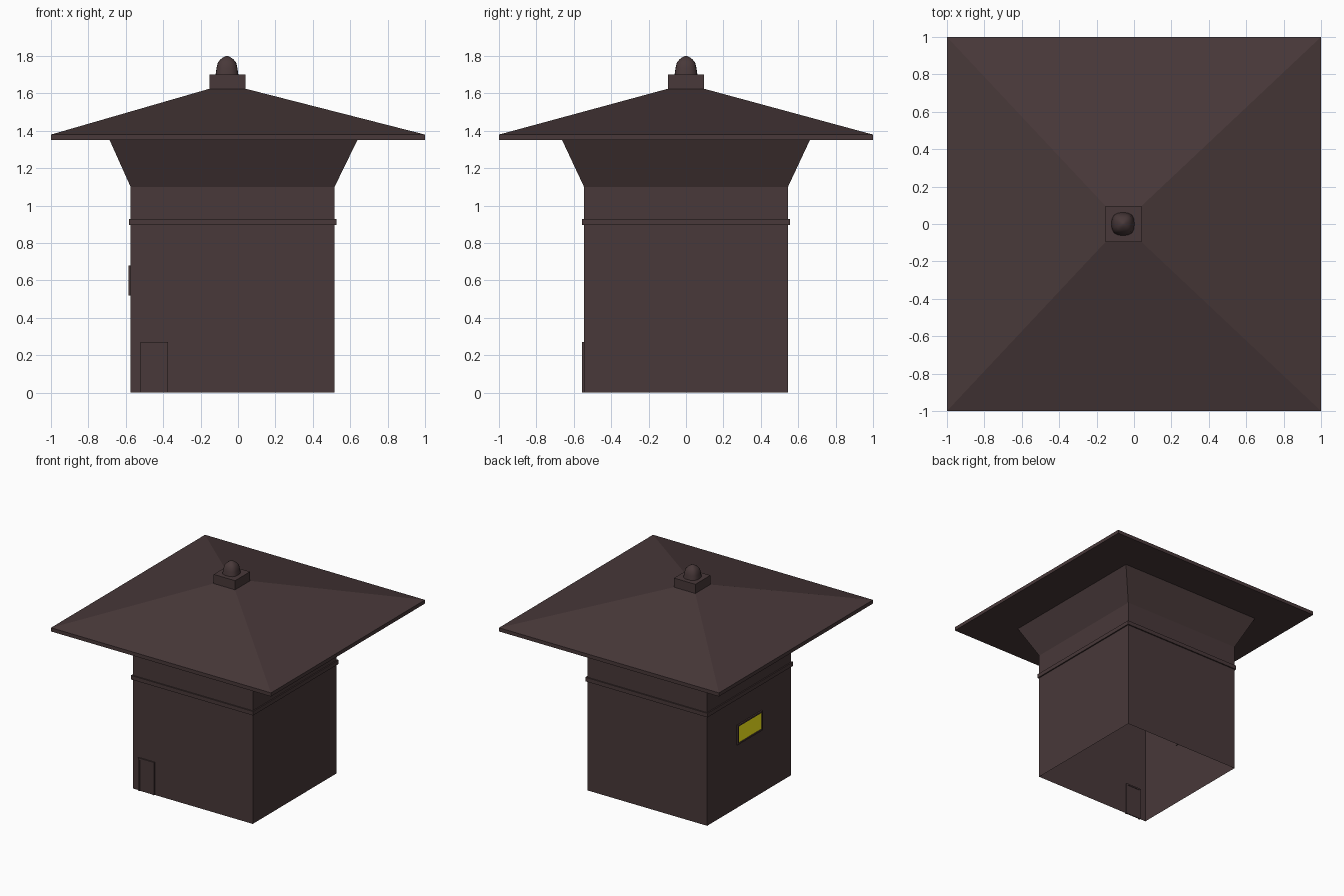
import bpy, bmesh, math

if "Cube" in bpy.data.objects:
    bpy.data.objects.remove(bpy.data.objects["Cube"])


def material(name, rgb):
    m = bpy.data.materials.new(name)
    m.diffuse_color = (*rgb, 1)
    m.use_nodes = True
    m.node_tree.nodes["Principled BSDF"].inputs["Base Color"].default_value = m.diffuse_color
    return m


BROWN = material("dark_brown", (0.065, 0.040, 0.041))
YELLOW = material("window_yellow", (1.0, 0.9, 0.01))
CX = -0.029      # tower axis
HALF = 0.545     # half width of the walls
LEFT = CX - HALF


def loft(name, rings, mat=BROWN, bottom=False, top=False, loop=False):
    """Skin a list of closed rings of points into one object."""
    bm = bmesh.new()
    vs = [[bm.verts.new(p) for p in r] for r in rings]
    pairs = list(zip(vs, vs[1:])) + ([(vs[-1], vs[0])] if loop else [])
    for a, b in pairs:
        n = len(a)
        for i in range(n):
            j = (i + 1) % n
            bm.faces.new((a[i], a[j], b[j], b[i]))
    if bottom:
        bm.faces.new(vs[0][::-1])
    if top:
        bm.faces.new(vs[-1])
    if bottom or top or loop:
        bmesh.ops.recalc_face_normals(bm, faces=bm.faces)
    me = bpy.data.meshes.new(name)
    bm.to_mesh(me)
    bm.free()
    me.materials.append(mat)
    ob = bpy.data.objects.new(name, me)
    bpy.context.collection.objects.link(ob)
    return ob


def square(cx, half, z):
    return [(cx + sx * half, sy * half, z)
            for sx, sy in ((-1, -1), (1, -1), (1, 1), (-1, 1))]


def box(name, x, y, z, mat=BROWN):
    ring = lambda h: [(x[0], y[0], h), (x[1], y[0], h), (x[1], y[1], h), (x[0], y[1], h)]
    return loft(name, [ring(z[0]), ring(z[1])], mat, True, True)


# Walls, open underneath, flaring out under the eaves
loft("walls", [square(CX, HALF, 0), square(CX, HALF, 1.10), square(CX + 0.005, 0.662, 1.35)])

# Thin band around the walls
loft("wall_band", [square(CX, HALF - 0.005, 0.897), square(CX, HALF + 0.01, 0.897),
                   square(CX, HALF + 0.01, 0.93), square(CX, HALF - 0.005, 0.93)], loop=True)

# Roof with thin eave edge
APEX = -0.056
loft("roof", [square(0, 1, 1.35), square(0, 1, 1.38), square(APEX, 0.097, 1.625)],
     bottom=True, top=True)

# Square cap block
loft("roof_cap", [square(APEX, 0.097, 1.61), square(APEX, 0.097, 1.70)], bottom=True, top=True)


# Rounded, squarish finial
def squircle(r, z, n=16):
    pts = []
    for i in range(n):
        a = 2 * math.pi * i / n
        c, s = math.cos(a), math.sin(a)
        k = r / (abs(c) ** 3 + abs(s) ** 3) ** (1 / 3)
        pts.append((APEX - 0.003 + c * k, s * k, z))
    return pts


profile = [(0.061, 1.70), (0.056, 1.735), (0.049, 1.765), (0.034, 1.783), (0.017, 1.795), (0.004, 1.80)]
finial = loft("finial", [squircle(r, z) for r, z in profile], bottom=True, top=True)
bpy.context.view_layer.objects.active = finial
finial.select_set(True)
bpy.ops.object.shade_smooth_by_angle(angle=math.radians(40))

# Door frame on the front wall
DY = (-HALF - 0.010, -HALF + 0.008)
box("door_post_left", (-0.52, -0.508), DY, (0, 0.27))
box("door_post_right", (-0.387, -0.375), DY, (0, 0.27))
box("door_lintel", (-0.508, -0.387), DY, (0.258, 0.27))
box("door_panel", (-0.508, -0.387), (-HALF - 0.004, -HALF + 0.004), (0, 0.258))

# Lit window with frame on the left wall
WX = (LEFT - 0.012, LEFT + 0.006)
box("window_pane", (LEFT - 0.006, LEFT + 0.004), (-0.15, 0.15), (0.532, 0.668), YELLOW)
for side, s in (("front", -1), ("back", 1)):
    box("window_frame_" + side, WX, sorted((s * 0.15, s * 0.163)), (0.52, 0.68))
box("window_frame_sill", WX, (-0.15, 0.15), (0.52, 0.532))
box("window_frame_head", WX, (-0.15, 0.15), (0.668, 0.68))
